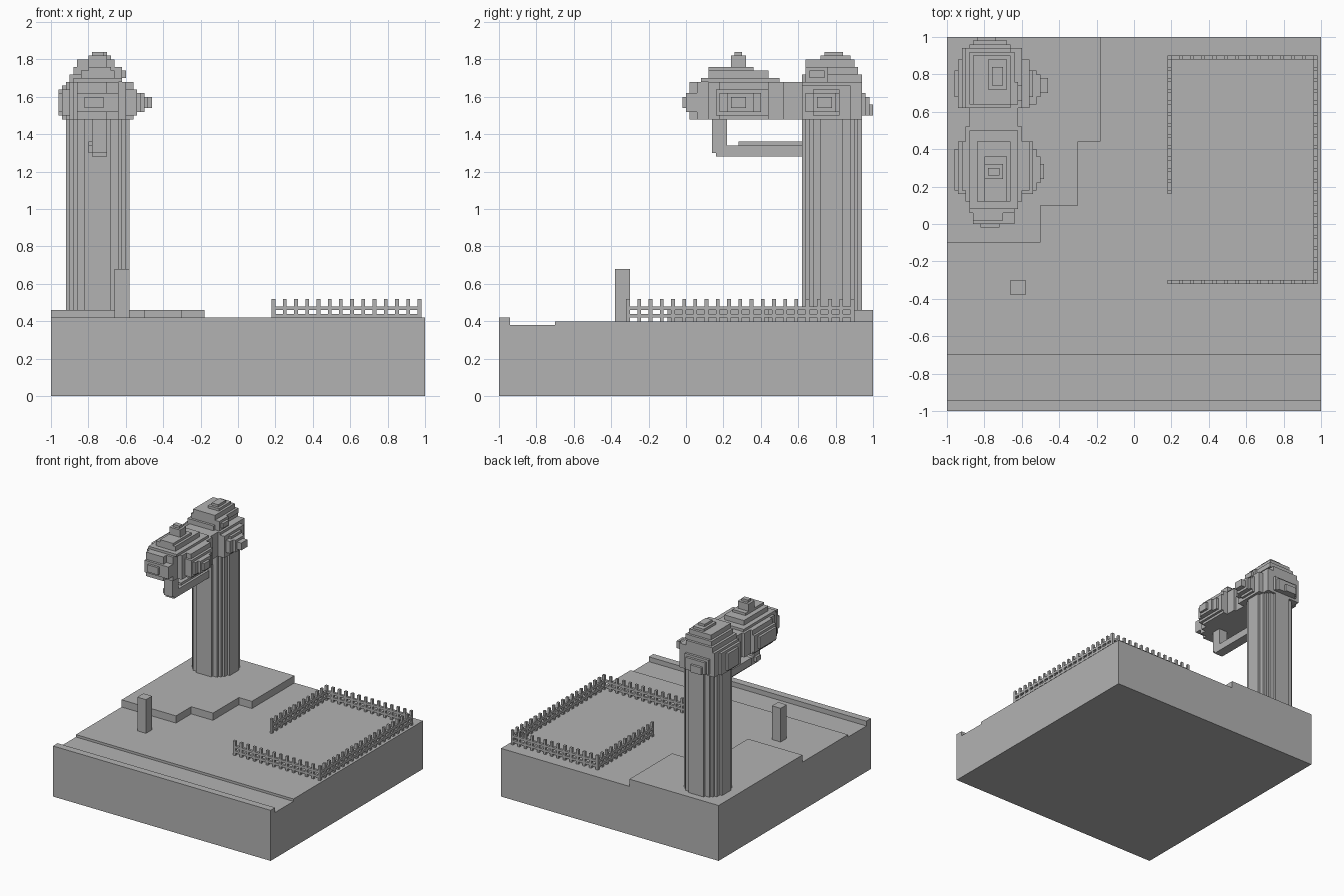
import bpy
import bmesh
from mathutils import Matrix, Vector

UNIT = 0.02  # edge of one building block

cube = bpy.data.objects.get("Cube")
if cube:
    bpy.data.objects.remove(cube, do_unlink=True)

stone_grey = bpy.data.materials.new("stone_grey")
stone_grey.use_nodes = True
grey = (0.45, 0.45, 0.45, 1.0)
stone_grey.diffuse_color = grey
stone_grey.node_tree.nodes["Principled BSDF"].inputs["Base Color"].default_value = grey


def build(name, boxes):
    """Make one object from boxes given as block ranges: x, y, z."""
    bm = bmesh.new()
    for x, y, z in boxes:
        low = Vector((x[0], y[0], z[0])) * UNIT
        high = Vector((x[1], y[1], z[1])) * UNIT
        place = Matrix.Translation((low + high) / 2) @ Matrix.Diagonal((*(high - low), 1))
        bmesh.ops.create_cube(bm, size=1, matrix=place)
    mesh = bpy.data.meshes.new(name)
    bm.to_mesh(mesh)
    bm.free()
    mesh.materials.append(stone_grey)
    obj = bpy.data.objects.new(name, mesh)
    bpy.context.collection.objects.link(obj)
    return obj


# Ground slab with a sunken path and a kerb along the front
width = (-50, 50)
build("ground", [
    (width, (-50, -47), (0, 21)),
    (width, (-47, -35), (0, 19)),
    (width, (-35, 50), (0, 20)),
])

# Stepped terrace under the tree
terrace = (20, 23)
build("terrace", [
    ((-50, -9), (22, 50), terrace),
    ((-50, -15), (5, 22), terrace),
    ((-50, -25), (-5, 5), terrace),
])

# Standing post
build("post", [((-33, -29), (-19, -15), (20, 34))])


# Picket fence: four runs of pickets joined by two rails
def fence_run(name, start, end, fixed, along_x):
    def oriented(span, z):
        across = (fixed, fixed + 1)
        return (span, across, z) if along_x else (across, span, z)

    parts = [oriented((p, p + 1), (20, 26)) for p in range(start, end + 1, 3)]
    parts += [oriented((start, end + 1), (z, z + 1)) for z in (21, 23)]
    build(name, parts)


fence_run("fence_front", 9, 48, -16, True)
fence_run("fence_back", 9, 48, 44, True)
fence_run("fence_left", -16, 44, 48, False)
fence_run("fence_right", 8, 44, 9, False)

# Round trunk built from crossed slabs
trunk = []
for half_x, half_y in ((8.5, 3), (7.5, 5), (6.5, 6), (5.5, 7), (3.5, 8)):
    trunk.append(((-37.5 - half_x, -37.5 + half_x), (39 - half_y, 39 + half_y), (23, 75)))
build("trunk", trunk)

# Bent branch holding the front canopy
build("branch", [
    ((-39, -35), (8, 32), (64, 67)),
    ((-40, -36), (14, 32), (65, 68)),
    ((-39, -35), (7, 11), (65, 75)),
    ((-40, -36), (8, 11), (65, 67)),
])

# Front canopy: body, side swellings and stepped crown
full = (74, 84)
build("front_canopy", [
    ((-43, -35), (1, 28), full),
    ((-44, -32), (3, 29), full),
    ((-45, -30), (6, 26), full),
    ((-46, -28), (9, 22), full),
    # link to the rear canopy
    ((-44, -31), (26, 32), full),
    # front swelling
    ((-43, -32), (0, 9), (76, 81)),
    ((-41, -36), (-1, 9), (77, 80)),
    # left and right swellings
    ((-47, -27), (8, 22), (75, 82)),
    ((-48, -26), (9, 20), (76, 81)),
    ((-40, -25), (11, 18), (76, 81)),
    ((-40, -24), (12, 16), (77, 80)),
    # crown
    ((-44, -31), (4, 25), (84, 85)),
    ((-42, -33), (6, 22), (85, 87)),
    ((-40, -34), (6, 18), (87, 88)),
    ((-40, -35), (12, 16), (88, 91)),
    ((-39, -36), (13, 15), (91, 92)),
])

# Rear canopy on top of the trunk
build("rear_canopy", [
    ((-46, -30), (31, 47), (74, 84)),
    ((-47, -28), (31, 44), (74, 83)),
    ((-48, -27), (34, 41), (75, 82)),
    # left swelling
    ((-40, -26), (32, 41), (76, 81)),
    ((-40, -25), (34, 40), (76, 81)),
    ((-40, -23), (35, 39), (77, 80)),
    # back swelling
    ((-44, -33), (40, 48), (75, 81)),
    ((-43, -34), (40, 49), (75, 80)),
    ((-42, -37), (40, 50), (75, 78)),
    # crown
    ((-45, -33), (31, 47), (84, 86)),
    ((-44, -32), (32, 46), (86, 88)),
    ((-43, -33), (32, 45), (88, 90)),
    ((-39, -34), (36, 44), (90, 91)),
    ((-38, -35), (37, 42), (91, 92)),
    # small knob on the crown
    ((-38, -31), (32, 38), (84, 88)),
    ((-38, -30), (33, 37), (85, 87)),
])
